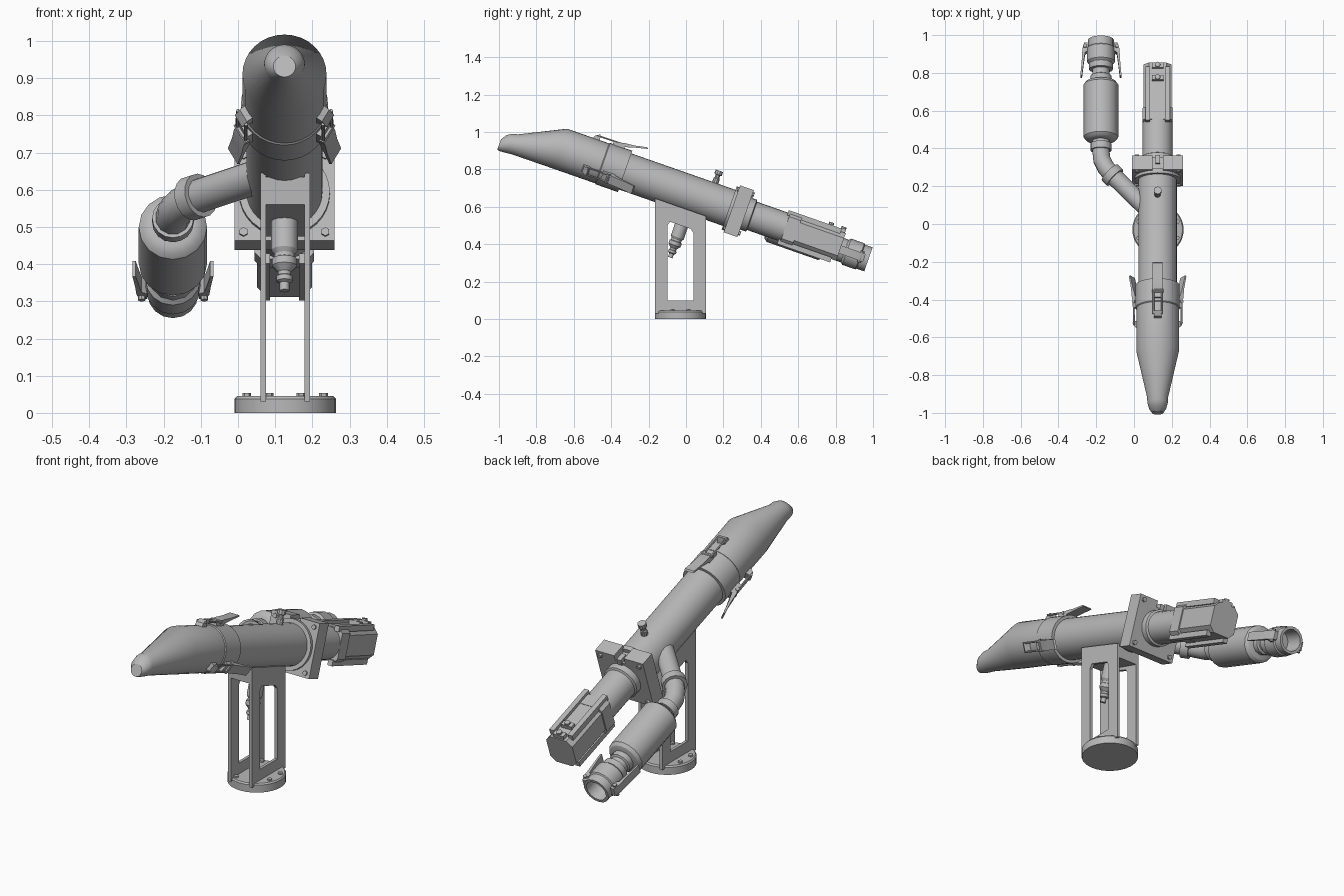
import bpy, bmesh, math
from mathutils import Matrix, Vector

if "Cube" in bpy.data.objects:
    bpy.data.objects.remove(bpy.data.objects["Cube"])

grey = bpy.data.materials.new("light_grey")
grey.diffuse_color = (0.48, 0.48, 0.48, 1)
grey.use_nodes = True
grey.node_tree.nodes["Principled BSDF"].inputs["Base Color"].default_value = grey.diffuse_color

TILT = math.radians(19.3)
C, S = math.cos(TILT), math.sin(TILT)


def tilted(x, y, z):
    """Frame on the sloping axis: local x = up, y = world x, z = along the axis."""
    return Matrix(((0, 1, 0, x), (S, 0, C, y), (C, 0, -S, z), (0, 0, 0, 1)))


MAIN = tilted(0.125, 0.283, 0.576)
SIDE = tilted(-0.175, 0.43, 0.51)
SWAP = Matrix(((1, 0, 0, 0), (0, 0, 1, 0), (0, 1, 0, 0), (0, 0, 0, 1)))
STAND = Matrix(((0, 1, 0, 0.127), (1, 0, 0, 0), (0, 0, 1, 0), (0, 0, 0, 1)))


def finish(name, bm, M, angle=32):
    bm.transform(M)
    bmesh.ops.recalc_face_normals(bm, faces=bm.faces)
    me = bpy.data.meshes.new(name)
    bm.to_mesh(me)
    bm.free()
    for p in me.polygons:
        p.use_smooth = True
    me.set_sharp_from_angle(angle=math.radians(angle))
    me.materials.append(grey)
    ob = bpy.data.objects.new(name, me)
    bpy.context.collection.objects.link(ob)
    return ob


def lathe(name, rings, M, n=24, turn=0.0):
    """Rings are (radius, z[, x offset]); both ends are capped."""
    bm = bmesh.new()
    loops = []
    for ring in rings:
        r, z = ring[:2]
        off = ring[2] if len(ring) > 2 else 0
        loops.append([bm.verts.new((off + r * math.cos(2 * math.pi * (i + turn) / n),
                                    r * math.sin(2 * math.pi * (i + turn) / n), z)) for i in range(n)])
    for a, b in zip(loops, loops[1:]):
        for i in range(n):
            bm.faces.new((a[i], a[(i + 1) % n], b[(i + 1) % n], b[i]))
    bm.faces.new(loops[0])
    bm.faces.new(loops[-1])
    return finish(name, bm, M)


def rod(name, p, q, r, n=12):
    p, q = Vector(p), Vector(q)
    M = Matrix.Translation(p) @ (q - p).to_track_quat('Z', 'Y').to_matrix().to_4x4()
    return lathe(name, [(r, 0), (r, (q - p).length)], M, n)


def prism(name, poly, y0, y1, M):
    """Polygon in local x/z pushed out along local y."""
    bm = bmesh.new()
    a = [bm.verts.new((x, y0, z)) for x, z in poly]
    b = [bm.verts.new((x, y1, z)) for x, z in poly]
    bm.faces.new(a)
    bm.faces.new(b)
    for i in range(len(a)):
        j = (i + 1) % len(a)
        bm.faces.new((a[i], a[j], b[j], b[i]))
    return finish(name, bm, M, 20)


def box(name, x, y, z, M):
    return prism(name, [(x[0], z[0]), (x[1], z[0]), (x[1], z[1]), (x[0], z[1])], y[0], y[1], M)


def chamfered(h, w, c):
    return [(h, w - c), (h - c, w), (c - h, w), (-h, w - c), (-h, c - w), (c - h, -w), (h - c, -w), (h, c - w)]


# Main barrel, nose and collar
lathe("barrel", [(0.102, -0.72), (0.102, 0)], MAIN, 32)
lathe("nose", [(0.03, -1.328, -0.088), (0.046, -1.308, -0.073), (0.054, -1.28, -0.063), (0.056, -1.25, -0.058),
               (0.113, -1.013, 0), (0.113, -0.75, 0)], MAIN, 32)
lathe("collar", [(0.113, -0.775), (0.117, -0.77), (0.117, -0.645), (0.1, -0.645)], MAIN, 32)

# Flange with a notch in its upper edge, boss and bolts
prism("flange", [(0.133, 0.135), (-0.133, 0.135), (-0.133, -0.135), (0.133, -0.135),
                 (0.133, -0.028), (0.1, -0.028), (0.1, 0.028), (0.133, 0.028)], -0.04, 0.038, MAIN @ SWAP)
lathe("flange_boss", [(0.122, -0.055), (0.122, -0.03)], MAIN, 32)
for u in (-0.11, 0.11):
    for v in (-0.11, 0.11):
        lathe("flange_bolt", [(0.012, -0.048), (0.012, 0.048)], MAIN @ Matrix.Translation((u, v, 0)), 6)
box("notch_bolt", (0.09, 0.122), (-0.012, 0.012), (0.0, 0.045), MAIN)

# Neck and motor
lathe("neck", [(0.09, 0.03), (0.09, 0.07), (0.08, 0.075), (0.08, 0.28)], MAIN)
prism("motor_mount", chamfered(0.08, 0.08, 0.018), 0.262, 0.33, MAIN @ SWAP)
prism("motor_body", chamfered(0.078, 0.074, 0.028), 0.33, 0.578, MAIN @ SWAP)
for v in (-0.052, 0.052):
    for u in (0.08, -0.083):
        box("motor_rail", (u - 0.014, u + 0.014), (v - 0.013, v + 0.013), (0.25, 0.55), MAIN)
for s in (0.475, 0.545):
    box("motor_connector", (0.07, 0.098), (-0.03, 0.03), (s, s + 0.028), MAIN)
    lathe("connector_plug", [(0.014, 0.07), (0.014, 0.108)],
          MAIN @ Matrix.Translation((0, 0, s + 0.014)) @ Matrix.Rotation(math.pi / 2, 4, 'Y'), 8)

# Three toggle latches round the collar
for k in range(3):
    L = MAIN @ Matrix.Rotation(k * 2 * math.pi / 3, 4, 'Z')
    box("latch_base", (0.105, 0.13), (-0.026, 0.026), (-0.755, -0.69), L)
    prism("latch_lever", [(0.125, -0.74), (0.142, -0.70), (0.148, -0.64), (0.161, -0.575), (0.154, -0.568),
                          (0.138, -0.635), (0.122, -0.69)], -0.026, 0.026, L)
    prism("latch_hook", [(0.1, -0.87), (0.128, -0.86), (0.143, -0.835), (0.13, -0.83), (0.1, -0.825)],
          -0.02, 0.02, L)
    for v in (-0.022, 0.022):
        rod("latch_link", L @ Vector((0.132, v, -0.85)), L @ Vector((0.134, v, -0.71)), 0.005, 6)
    rod("latch_pin", L @ Vector((0.132, -0.03, -0.72)), L @ Vector((0.132, 0.03, -0.72)), 0.009, 8)

# Pin on top of the barrel and drain valve below it
UP = MAIN @ Matrix.Translation((0, 0, -0.17)) @ Matrix.Rotation(math.pi / 2, 4, 'Y')
lathe("top_pin", [(0.017, 0.09), (0.017, 0.125), (0.013, 0.13), (0.013, 0.145), (0.021, 0.148), (0.021, 0.17)], UP, 10)
DOWN = MAIN @ Matrix.Translation((0, 0, -0.265)) @ Matrix.Rotation(-math.pi / 2, 4, 'Y')
lathe("drain_valve", [(0.036, 0.09), (0.036, 0.24), (0.028, 0.252), (0.028, 0.262), (0.034, 0.265), (0.034, 0.285),
                      (0.018, 0.302), (0.018, 0.312), (0.022, 0.315), (0.022, 0.328), (0.013, 0.333),
                      (0.013, 0.355)], DOWN, 12)

# Stand: base disc, two window frames and saddle
lathe("base_disc", [(0.136, 0), (0.136, 0.038), (0.13, 0.045)], Matrix.Translation((0.127, -0.03, 0)), 32)
for k in range(8):
    a = 2 * math.pi * (k + 0.5) / 8
    lathe("base_bolt", [(0.012, 0.04), (0.012, 0.053)],
          Matrix.Translation((0.127 + 0.112 * math.cos(a), -0.03 + 0.112 * math.sin(a), 0)), 6)
for side in (-1, 1):
    x0, x1 = side * 0.052, side * 0.067
    prism("stand_front_post", [(-0.165, 0.03), (-0.1, 0.1), (-0.1, 0.50), (-0.165, 0.645)], x0, x1, STAND)
    prism("stand_back_post", [(0.106, 0.03), (0.04, 0.1), (0.04, 0.46), (0.106, 0.55)], x0, x1, STAND)
    prism("stand_lower_rail", [(-0.165, 0.03), (0.106, 0.03), (0.04, 0.1), (-0.1, 0.1)], x0, x1, STAND)
    prism("stand_upper_rail", [(-0.165, 0.645), (-0.1, 0.50), (-0.085, 0.52), (0.025, 0.482), (0.04, 0.46),
                               (0.106, 0.55)], x0, x1, STAND)
prism("saddle", [(-0.165, 0.56), (-0.165, 0.635), (0.106, 0.54), (0.106, 0.475)], -0.06, 0.06, STAND)

# Side branch pipe with elbow
cu = bpy.data.curves.new("branch_pipe", 'CURVE')
cu.dimensions = '3D'
cu.bevel_depth = 0.047
cu.bevel_resolution = 4
cu.use_fill_caps = True
path = [(0.09, 0.06, 0.648), (-0.115, 0.26, 0.58), (-0.148, 0.297, 0.563), (-0.17, 0.34, 0.542),
        (-0.175, 0.385, 0.526), (-0.175, 0.47, 0.496)]
sp = cu.splines.new('POLY')
sp.points.add(len(path) - 1)
for pt, co in zip(sp.points, path):
    pt.co = (*co, 1)
pipe = bpy.data.objects.new("branch_pipe", cu)
bpy.context.collection.objects.link(pipe)
cu.materials.append(grey)
rod("pipe_joint", (-0.10, 0.245, 0.585), (-0.128, 0.273, 0.576), 0.06, 16)
rod("elbow_collar", (-0.175, 0.39, 0.524), (-0.175, 0.425, 0.512), 0.056, 16)

# Side tank, neck and open coupling
lathe("side_tank", [(0.06, 0.01), (0.08, 0.018), (0.092, 0.032), (0.092, 0.325), (0.08, 0.34), (0.06, 0.347)], SIDE, 16)
lathe("tank_neck", [(0.056, 0.33), (0.056, 0.375), (0.046, 0.38), (0.046, 0.41), (0.064, 0.412), (0.064, 0.45)], SIDE, 12)
lathe("coupling", [(0.06, 0.44), (0.074, 0.455), (0.074, 0.53), (0.068, 0.535), (0.068, 0.578), (0.054, 0.578),
                   (0.054, 0.48)], SIDE, 16)
# Cam arms on both sides of the coupling
for side in (-1, 1):
    ARM = SIDE @ Matrix.Rotation(side * math.pi / 2, 4, 'Z')
    prism("cam_arm", [(0.07, 0.555), (0.088, 0.555), (0.098, 0.52), (0.102, 0.45), (0.109, 0.37), (0.1, 0.37),
                      (0.092, 0.44), (0.084, 0.50), (0.07, 0.51)], -0.022, 0.022, ARM)
    rod("cam_pin", ARM @ Vector((0.084, -0.032, 0.535)), ARM @ Vector((0.084, 0.032, 0.535)), 0.01, 8)
